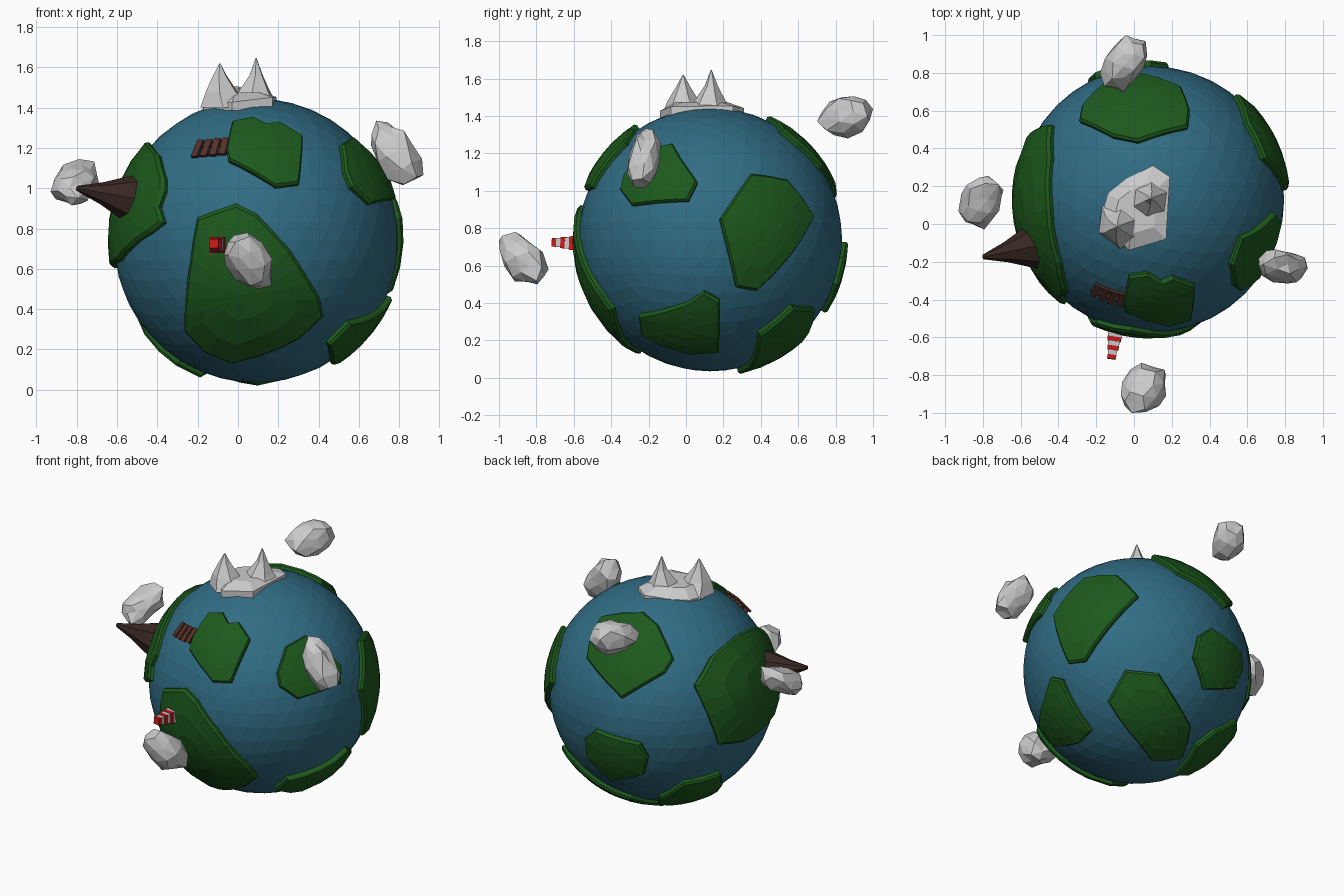
import bpy, bmesh, math, random
from mathutils import Vector, Matrix

if "Cube" in bpy.data.objects:
    bpy.data.objects.remove(bpy.data.objects["Cube"])

C = Vector((0.09, 0.13, 0.74))   # planet centre
R, RL = 0.705, 0.737             # water and land radii


def mat(name, rgb):
    m = bpy.data.materials.new(name)
    m.diffuse_color = (*rgb, 1)
    m.use_nodes = True
    m.node_tree.nodes["Principled BSDF"].inputs["Base Color"].default_value = m.diffuse_color
    return m


WATER = mat("water", (0.03, 0.15, 0.23))
GREEN = mat("grass", (0.012, 0.10, 0.012))
DARK = mat("dark_rock", (0.04, 0.02, 0.016))
WOOD = mat("wood", (0.09, 0.03, 0.02))
RED = mat("red", (0.6, 0.01, 0.01))
WHITE = mat("white", (0.8, 0.8, 0.8))


def finish(name, bm, *mats):
    bmesh.ops.recalc_face_normals(bm, faces=bm.faces)
    me = bpy.data.meshes.new(name)
    bm.to_mesh(me)
    bm.free()
    for m in mats:
        me.materials.append(m)
    ob = bpy.data.objects.new(name, me)
    bpy.context.collection.objects.link(ob)
    return ob


def loft(bm, rings, mat_index=0):
    """Skin equal-length point rings and cap both ends."""
    vs = [[bm.verts.new(p) for p in r] for r in rings]
    n = len(vs[0])
    faces = [bm.faces.new((a[i], a[(i + 1) % n], b[(i + 1) % n], b[i]))
             for a, b in zip(vs, vs[1:]) for i in range(n)]
    faces += [bm.faces.new(vs[0][::-1]), bm.faces.new(vs[-1])]
    for f in faces:
        f.material_index = mat_index


def ring(p, axis, r, n, turn=0.0):
    q = Vector(axis).to_track_quat('Z', 'Y')
    return [Vector(p) + q @ Vector((r * math.cos(turn + i * math.tau / n),
                                    r * math.sin(turn + i * math.tau / n), 0)) for i in range(n)]


# Ocean
bm = bmesh.new()
bmesh.ops.create_icosphere(bm, subdivisions=4, radius=R, matrix=Matrix.Translation(C))
finish("ocean", bm, WATER)


# Outlines drawn in a view are projected onto the planet
def view(az, el, u0=0, v0=0, s=1):
    a, e = math.radians(az), math.radians(el)
    out = Vector((math.sin(a) * math.cos(e), -math.cos(a) * math.cos(e), math.sin(e)))
    right = Vector((math.cos(a), math.sin(a), 0))
    up = out.cross(right)

    def project(pts):
        res = []
        for u, v in pts:
            x, y = (u - u0) * s, (v - v0) * abs(s) * (-1 if s != 1 else 1)
            d = math.sqrt(max(0, RL * RL - x * x - y * y))
            res.append((right * x + up * y + out * d).normalized())
        return res
    return project


front = view(0, 0, C.x, C.z)
side = view(90, 0, C.y, C.z)
back_left = view(215, 25, 662, 687, 1 / 161)
below = view(145, -25, 1136, 673, 1 / 161)


def land(name, outline):
    pts = []
    for a, b in zip(outline, outline[1:] + outline[:1]):
        k = max(1, round((a - b).length / 0.16))
        pts += [a.lerp(b, i / k).normalized() for i in range(k)]
    mid = sum(pts, Vector()).normalized()
    bm = bmesh.new()
    rows = []
    for t, r in ((1, R - 0.03), (1, RL - 0.012), (0.95, RL), (0.64, RL), (0.32, RL)):
        rows.append([bm.verts.new(C + mid.lerp(p, t).normalized() * r) for p in pts])
    n, top = len(pts), bm.verts.new(C + mid * RL)
    for a, b in zip(rows, rows[1:]):
        for i in range(n):
            bm.faces.new((a[i], a[(i + 1) % n], b[(i + 1) % n], b[i]))
    for i in range(n):
        bm.faces.new((rows[-1][i], rows[-1][(i + 1) % n], top))
    finish(name, bm, GREEN)


land("land_front", front([(-.205, .858), (-.012, .927), (.087, .88), (.255, .70), (.41, .45),
     (.43, .36), (.30, .24), (.10, .155), (-.03, .12), (-.165, .175), (-.27, .28), (-.265, .45), (-.24, .65)]))
land("land_upper_front", front([(-.03, 1.34), (.07, 1.36), (.145, 1.325), (.21, 1.335), (.325, 1.265),
     (.305, 1.025), (.19, 1.01), (-.05, 1.145), (-.06, 1.2)]))
land("land_upper_right", side([(-.22, 1.225), (-.075, 1.26), (-.03, 1.18), (.06, 1.05), (.01, .95),
     (-.295, .925), (-.36, 1.01), (-.34, 1.09)]))
land("land_right", side([(.35, 1.096), (.55, 1.064), (.695, .866), (.63, .743), (.38, .46), (.27, .48), (.18, .85)]))
land("land_lower_right", side([(-.26, .326), (.01, .396), (.10, .455), (.18, .41), (.176, .128), (.02, .118), (-.245, .22)]))
land("land_bottom", below([(1116, 683), (1150, 685), (1187, 735), (1182, 766), (1150, 770), (1137, 757), (1100, 715)]))
land("land_lower_left", below([(1177, 780), (1195, 752), (1213, 737), (1237, 722), (1238, 735), (1222, 755), (1190, 778)]))
land("land_upper_back", back_left([(600, 614), (643, 610), (658, 623), (674, 658), (665, 672), (621, 698), (585, 657), (590, 630)]))
land("land_back", back_left([(594, 730), (640, 744), (648, 758), (644, 775), (610, 781), (585, 757), (583, 738)]))
land("land_left", front([(-.40, 1.17), (-.37, 1.055), (-.37, .995), (-.40, .91), (-.375, .83), (-.44, .78), (-.49, .75), (-.60, .64)])
     + back_left([(745, 742), (720, 745), (695, 685), (712, 655), (738, 633)]))

# Twin mountains on top: shared foot and two flared peaks
foot = [(-.04, .24), (.10, .31), (.19, .25), (.17, -.08), (-.03, -.14), (-.17, .05), (-.14, .16)]
bm = bmesh.new()
loft(bm, [[Vector((x, y, 1.385)) for x, y in foot],
          [Vector((x, y, 1.41 + 0.12 * (x + .17))) for x, y in foot],
          [Vector((.01 + (x - .01) * .6, .08 + (y - .08) * .6, 1.475)) for x, y in foot]])
for x, y, z in ((-.09, -.015, 1.62), (.09, .135, 1.645)):
    loft(bm, [ring((x * .75 + .01, y * .8 + .02, 1.40), (0, 0, 1), .14, 6, .4),
              ring((x * .9, y * .95, 1.48), (0, 0, 1), .085, 6, .4),
              ring((x, y, 1.56), (0, 0, 1), .036, 6, .4), ring((x, y, z), (0, 0, 1), .003, 6, .4)])
finish("mountains", bm)

# Dark volcano cone on the left
a, b = Vector((-.49, -.11, .94)), Vector((-.80, -.175, 1.0))
bm = bmesh.new()
loft(bm, [ring(a.lerp(b, t), b - a, r, 8) for t, r in ((0, .135), (.25, .105), (.6, .055), (1, .012))])
finish("volcano", bm, DARK)

# Striped square lighthouse on the front
a, b = Vector((-.095, -.55, .718)), Vector((-.12, -.715, .725))
bm = bmesh.new()
for i in range(7):
    w = (.045 - .0035 * i - .003 * (i % 2)) * math.sqrt(2)
    loft(bm, [ring(a.lerp(b, t / 7), b - a, w * k, 4, math.pi / 4) for t, k in ((i, 1), (i + 1, .93))], i % 2)
finish("lighthouse", bm, RED, WHITE)


# Wooden dock of four planks on two beams
def box(bm, p, dims, rot):
    bmesh.ops.create_cube(bm, size=1, matrix=Matrix.Translation(p) @ rot @ Matrix.Diagonal((*dims, 1)))


bm = bmesh.new()
for i in range(4):
    d = front([(-.205 + .044 * i, 1.203 + .004 * i)])[0]
    x = Vector((0, 0, 1)).cross(d).normalized()
    rot = Matrix((x, d.cross(x), d)).transposed().to_4x4()
    box(bm, C + d * (R + .02), (.034, .105, .015), rot)
    for s in (-.025, .025):
        box(bm, C + d * (R + .005) + d.cross(x) * s, (.055, .014, .02), rot)
finish("dock", bm, WOOD)


# Floating rocks: jittered stretched icospheres fitted to their extents
def rock(name, seed, axis, lo, hi):
    rnd = random.Random(seed)
    q = Vector(axis).to_track_quat('Z', 'Y')
    bm = bmesh.new()
    bmesh.ops.create_icosphere(bm, subdivisions=2, radius=1)
    for v in bm.verts:
        p = v.co * rnd.uniform(.82, 1.12)
        v.co = q @ Vector((p.x, p.y, p.z * 1.7))
    for k in range(3):
        c = [v.co[k] for v in bm.verts]
        m, w = min(c), max(c) - min(c)
        for v in bm.verts:
            v.co[k] = lo[k] + (v.co[k] - m) / w * (hi[k] - lo[k])
    finish(name, bm)


rock("rock_left", 1, (.2, .6, .4), (-.93, -.03, .915), (-.69, .255, 1.145))
rock("rock_right", 2, (.16, -.03, -.3), (.66, -.315, 1.015), (.92, -.135, 1.335))
rock("rock_front", 3, (.08, .12, -.25), (-.07, -1.0, .50), (.17, -.735, .78))
rock("rock_back", 4, (.1, .25, .05), (-.18, .70, 1.28), (.07, 1.0, 1.505))
